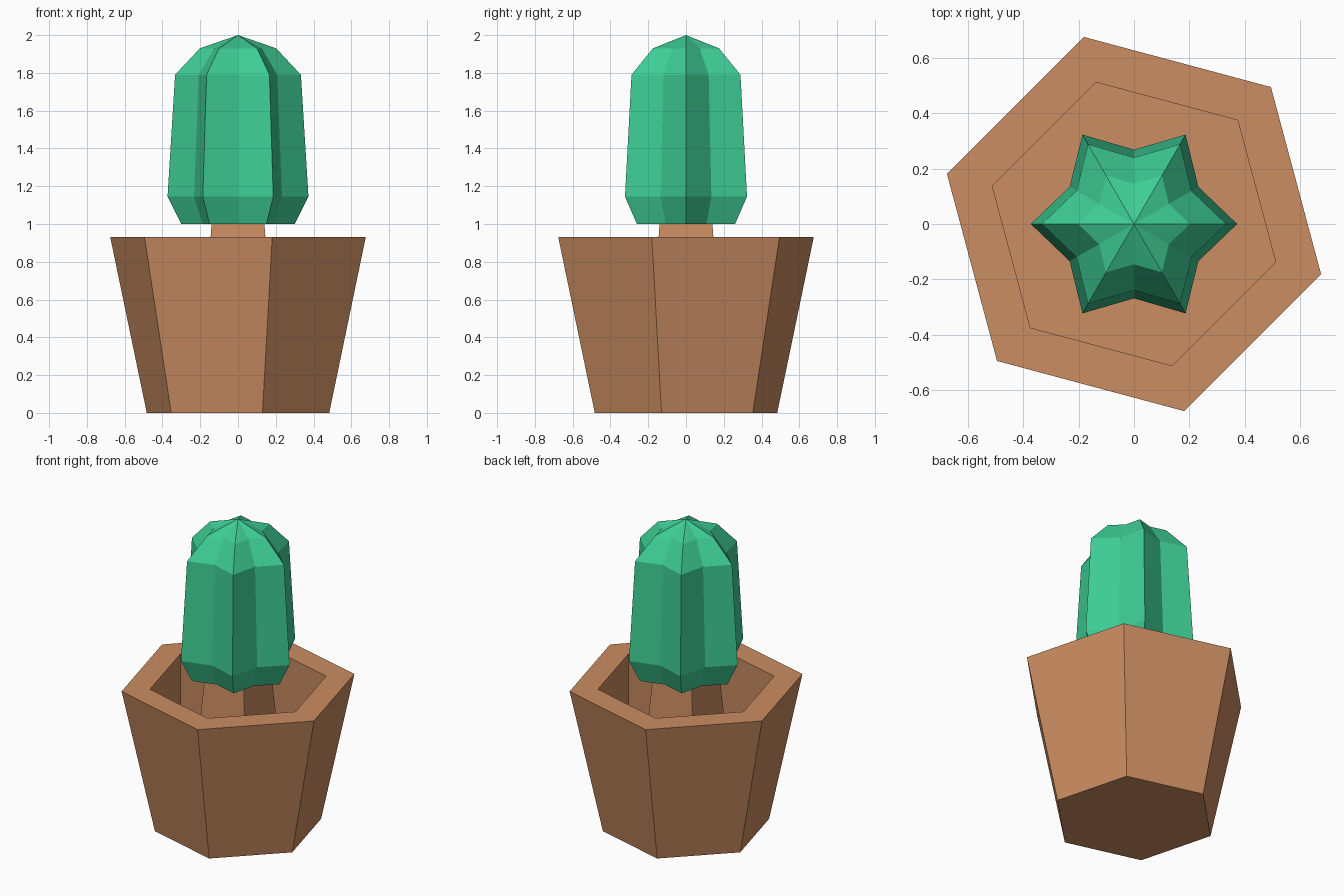
import bpy
import bmesh
from math import cos, sin, radians, tau, sqrt

cube = bpy.data.objects.get("Cube")
if cube:
    bpy.data.objects.remove(cube, do_unlink=True)


def make_material(name, color):
    mat = bpy.data.materials.new(name)
    mat.use_nodes = True
    mat.diffuse_color = color
    mat.node_tree.nodes["Principled BSDF"].inputs["Base Color"].default_value = color
    return mat


def loft(name, profile, sides, turn, mat, valley=1.0, tip=None):
    """Stack rings of (radius, height); odd points are scaled by valley."""
    bm = bmesh.new()
    rings = []
    for radius, z in profile:
        ring = []
        for i in range(sides):
            a = radians(turn) + tau * i / sides
            r = radius * (valley if i % 2 else 1.0)
            ring.append(bm.verts.new((r * cos(a), r * sin(a), z)))
        rings.append(ring)
    for low, high in zip(rings, rings[1:]):
        for i in range(sides):
            j = (i + 1) % sides
            bm.faces.new((low[i], low[j], high[j], high[i]))
    bm.faces.new(rings[0][::-1])
    if tip is None:
        bm.faces.new(rings[-1])
    else:
        apex = bm.verts.new((0, 0, tip))
        for i in range(sides):
            bm.faces.new((rings[-1][i], rings[-1][(i + 1) % sides], apex))
    bmesh.ops.recalc_face_normals(bm, faces=bm.faces)
    mesh = bpy.data.meshes.new(name)
    bm.to_mesh(mesh)
    bm.free()
    mesh.materials.append(mat)
    obj = bpy.data.objects.new(name, mesh)
    bpy.context.collection.objects.link(obj)
    return obj


clay = make_material("terracotta", (0.604, 0.27, 0.122, 1))
green = make_material("cactus green", (0.048, 0.61, 0.301, 1))

# Hollow six-sided pot: outer wall, rim, straight inner wall, floor
FLOOR = 0.3
loft("pot", [(0.5, 0), (0.7, 0.93), (0.53, 0.93), (0.53, FLOOR)], 6, 45, clay)

# Tapered square post rising from the pot floor
loft("post", [(0.19 * sqrt(2), FLOOR), (0.14 * sqrt(2), 1.0)], 4, 45, clay)

# Six-ribbed cactus with a pointed crown
loft("cactus", [(0.3, 1.0), (0.373, 1.145), (0.333, 1.79), (0.202, 1.93)],
     12, 0, green, valley=0.72, tip=2.0)
